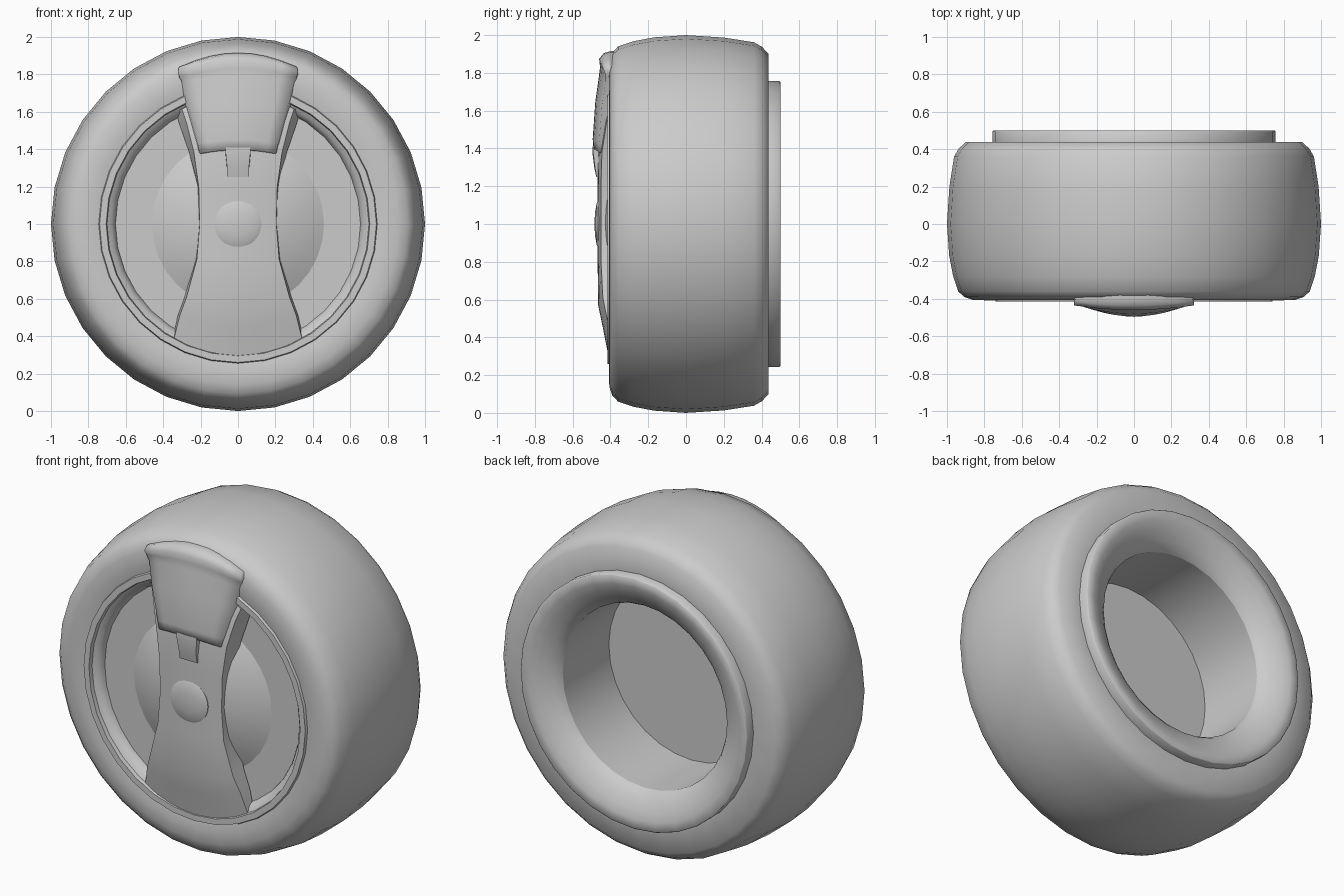
import bpy, math

if "Cube" in bpy.data.objects:
    bpy.data.objects.remove(bpy.data.objects["Cube"])

SEG = 32


def make(name, verts, faces, angle=35):
    me = bpy.data.meshes.new(name)
    me.from_pydata(verts, [], faces)
    me.validate()
    ob = bpy.data.objects.new(name, me)
    bpy.context.collection.objects.link(ob)
    bpy.ops.object.select_all(action='DESELECT')
    bpy.context.view_layer.objects.active = ob
    ob.select_set(True)
    bpy.ops.object.mode_set(mode='EDIT')
    bpy.ops.mesh.select_all(action='SELECT')
    bpy.ops.mesh.remove_doubles(threshold=0.0005)
    bpy.ops.object.mode_set(mode='OBJECT')
    bpy.ops.object.shade_smooth_by_angle(angle=math.radians(angle))
    return ob


def lathe(name, profile, angle=35):
    """Spin (radius, y) points, listed front to back on the outside, about the axle."""
    verts, faces, n = [], [], len(profile)
    for i in range(SEG):
        a = 2 * math.pi * i / SEG
        verts += [(r * math.sin(a), y, 1 + r * math.cos(a)) for r, y in profile]
    for i in range(SEG):
        j = (i + 1) % SEG
        for k in range(n - 1):
            faces.append((i*n + k, i*n + k + 1, j*n + k + 1, j*n + k))
    return make(name, verts, faces, angle)


def panel(name, rows, back, cols=8, angle=35):
    """Curved plate. Rows top to bottom: z, corner rise, half width, base half width, y middle, y edge."""
    def line(z, dz, w, wb, yc, ye, flat=False):
        us = [-1 + 2 * c / cols for c in range(cols + 1)]
        mid = [(w * u, back if flat else yc + (ye - yc) * u * u, z + dz * u * u) for u in us]
        return [(-wb, back, z + dz)] + mid + [(wb, back, z + dz)]
    grid = [line(*rows[0], flat=True)] + [line(*r) for r in rows] + [line(*rows[-1], flat=True)]
    n = cols + 3
    verts = [p for row in grid for p in row]
    faces = [(i*n + c, (i+1)*n + c, (i+1)*n + c + 1, i*n + c + 1)
             for i in range(len(grid) - 1) for c in range(n - 1)]
    return make(name, verts, faces, angle)


# Tyre with rounded shoulders
lathe("tyre", [(.745, -.400), (.79, -.408), (.86, -.406), (.908, -.390), (.94, -.36), (.967, -.28),
               (.988, -.17), (1, 0), (.987, .2), (.962, .36), (.938, .402), (.90, .438), (.757, .438)], 50)

# Front rim lip, rounded wall and recessed plate
lathe("front_rim", [(0, -.335), (.655, -.335), (.66, -.355), (.675, -.378), (.70, -.392),
                    (.705, -.415), (.74, -.415), (.745, -.40)], 45)

# Domed centre of the plate
dome = [(.46 * t, -.45 + .115 * t * t) for t in [i / 8 for i in range(9)]]
lathe("centre_dome", dome)

# Rear ring rolling into the hollow with a flat floor
lathe("rear_ring", [(.757, .42), (.757, .495), (.752, .5), (.70, .495), (.65, .475),
                    (.60, .445), (.565, .415), (.55, .39)], 90)
lathe("rear_hollow", [(.55, .39), (.55, -.05), (0, -.05)])

# Waisted strap across the wheel face
panel("strap", [
    (1.705, -.09, .30, .335, -.41, -.40),
    (1.60, -.06, .275, .315, -.44, -.42),
    (1.40, -.02, .235, .26, -.465, -.445),
    (1.20, 0, .21, .22, -.468, -.45),
    (1.00, 0, .205, .21, -.468, -.45),
    (.80, .01, .22, .23, -.468, -.45),
    (.57, .04, .275, .285, -.465, -.44),
    (.45, .06, .312, .322, -.44, -.42),
    (.297, .09, .342, .348, -.41, -.395)], -.345)

# Round cap on the axle
lathe("axle_cap", [(0, -.485), (.06, -.482), (.11, -.473), (.125, -.466), (.125, -.44)], 40)

# Flared cover with a raised top lip
panel("cover", [
    (1.915, -.07, .30, .305, -.40, -.39),
    (1.905, -.065, .315, .312, -.435, -.415),
    (1.875, -.06, .322, .318, -.46, -.435),
    (1.83, -.045, .312, .322, -.455, -.425),
    (1.79, -.035, .295, .315, -.46, -.425),
    (1.65, -.02, .265, .287, -.48, -.445),
    (1.45, -.02, .215, .235, -.494, -.46),
    (1.40, -.02, .205, .21, -.49, -.46),
    (1.395, -.02, .20, .205, -.475, -.45)], -.365, angle=75)

# Small latch tab below the cover
panel("latch_tab", [
    (1.41, 0, .066, .068, -.494, -.491),
    (1.38, 0, .066, .068, -.496, -.492),
    (1.30, 0, .058, .062, -.486, -.482),
    (1.25, 0, .058, .062, -.475, -.473)], -.44, cols=2)
